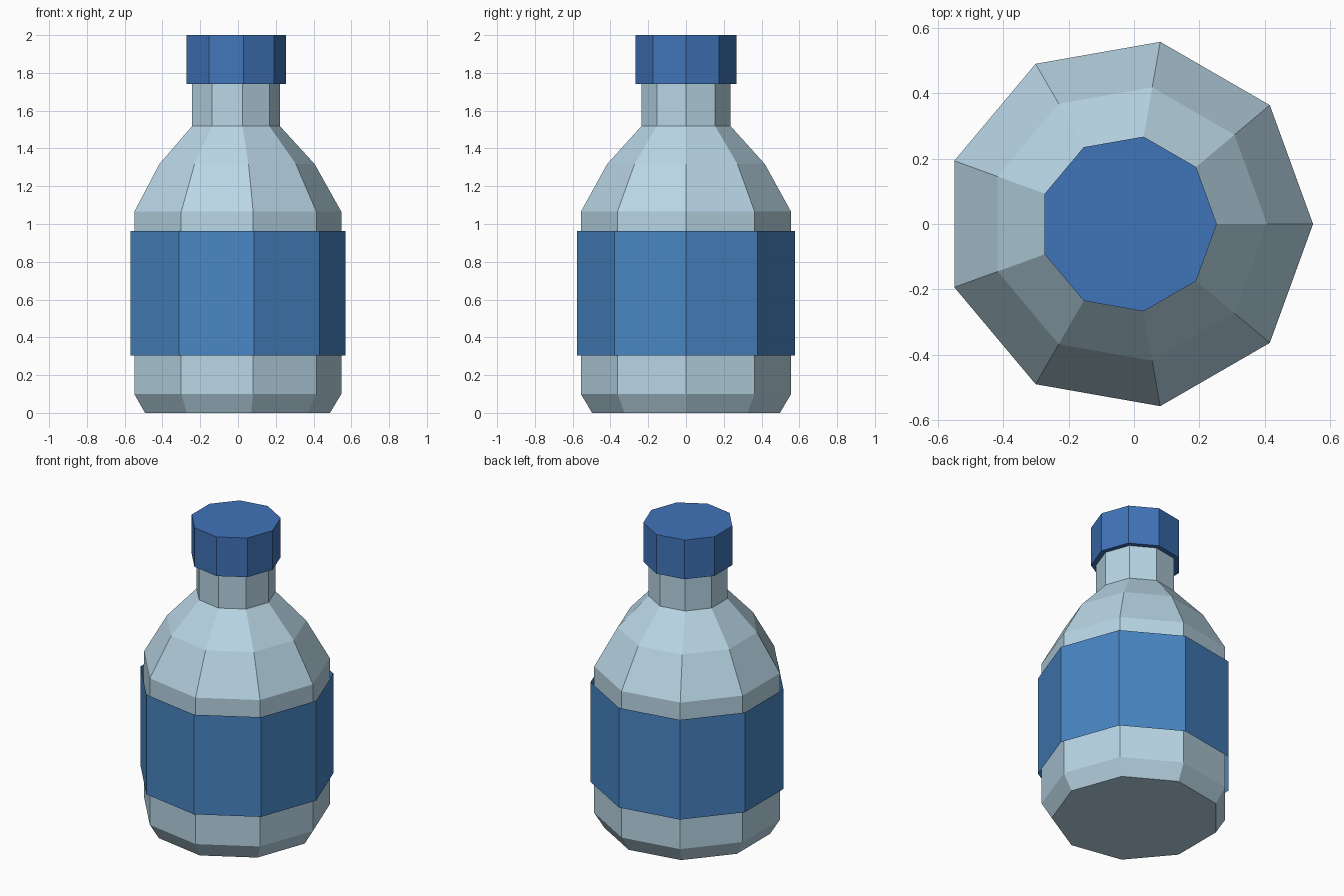
import bpy
import bmesh
from math import cos, sin, tau

if "Cube" in bpy.data.objects:
    bpy.data.objects.remove(bpy.data.objects["Cube"])

SIDES = 9
CX = -0.018  # axis offset that centres the nine-sided outline


def material(name, rgb):
    mat = bpy.data.materials.new(name)
    mat.diffuse_color = (*rgb, 1.0)
    mat.use_nodes = True
    mat.node_tree.nodes["Principled BSDF"].inputs["Base Color"].default_value = mat.diffuse_color
    return mat


def lathe(name, profile, mat, bottom=False, top=False):
    """Nine-sided flat-shaded solid or tube from (radius, height) points."""
    bm = bmesh.new()
    rings = [[bm.verts.new((CX + r * cos(tau * i / SIDES), r * sin(tau * i / SIDES), z))
              for i in range(SIDES)] for r, z in profile]
    for low, high in zip(rings, rings[1:]):
        for i in range(SIDES):
            j = (i + 1) % SIDES
            bm.faces.new((low[i], low[j], high[j], high[i]))
    if bottom:
        bm.faces.new(rings[0][::-1])
    if top:
        bm.faces.new(rings[-1])
    mesh = bpy.data.meshes.new(name)
    bm.to_mesh(mesh)
    bm.free()
    mesh.materials.append(mat)
    obj = bpy.data.objects.new(name, mesh)
    bpy.context.collection.objects.link(obj)
    return obj


plastic = material("pale_plastic", (0.48, 0.67, 0.78))
label_blue = material("label_blue", (0.065, 0.235, 0.546))
cap_blue = material("cap_blue", (0.051, 0.174, 0.485))

# Bottle: chamfered base, straight wall, two-step shoulder, neck
lathe("bottle_body", [(0.505, 0.0), (0.565, 0.10), (0.565, 1.065),
                      (0.424, 1.317), (0.24, 1.518), (0.24, 1.745)],
      plastic, bottom=True)

# Label: open sleeve standing slightly off the wall
lathe("label", [(0.587, 0.305), (0.587, 0.962)], label_blue)

# Screw cap
lathe("cap", [(0.271, 1.742), (0.271, 2.0)], cap_blue, bottom=True, top=True)
